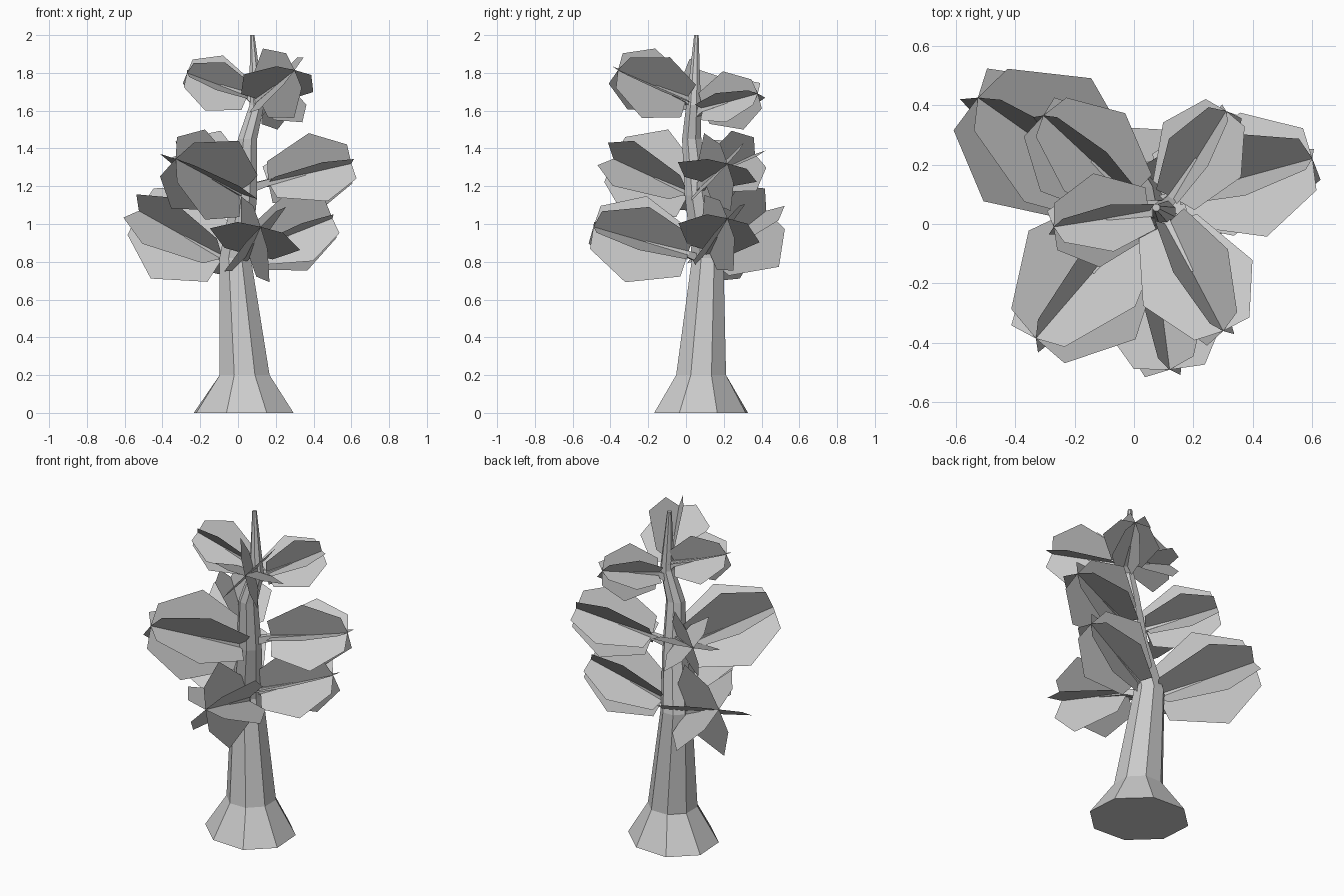
import bpy, math
from mathutils import Vector

if "Cube" in bpy.data.objects:
    bpy.data.objects.remove(bpy.data.objects["Cube"])

Z = Vector((0, 0, 1))


def make_object(name, verts, faces):
    mesh = bpy.data.meshes.new(name)
    mesh.from_pydata([tuple(v) for v in verts], [], faces)
    mesh.update()
    ob = bpy.data.objects.new(name, mesh)
    bpy.context.collection.objects.link(ob)
    return ob


def tube(rings, sides):
    """Loft a closed tube through rings given as lists of points."""
    verts = [p for ring in rings for p in ring]
    faces = [tuple(range(sides))[::-1]]
    for i in range(len(rings) - 1):
        for j in range(sides):
            k = (j + 1) % sides
            a = i * sides
            faces.append((a + j, a + k, a + sides + k, a + sides + j))
    last = (len(rings) - 1) * sides
    faces.append(tuple(range(last, last + sides)))
    return verts, faces


def circle(center, radius, sides, u, v):
    return [center + radius * (math.cos(a) * u + math.sin(a) * v)
            for a in [2 * math.pi * (i + 0.5) / sides for i in range(sides)]]


# Trunk: flared, gently bent eight-sided taper (x, y, z, radius)
path = [(0.03, 0.08, 0.0, 0.262), (0.035, 0.08, 0.2, 0.143),
        (-0.015, 0.115, 0.82, 0.09), (0.035, 0.06, 1.15, 0.072),
        (0.05, 0.03, 1.45, 0.055), (0.1, 0.04, 1.63, 0.042),
        (0.075, 0.055, 2.0, 0.013)]
X, Y = Vector((1, 0, 0)), Vector((0, 1, 0))
rings = [circle(Vector((x, y, z)), r, 8, X, Y) for x, y, z, r in path]
# The root flare is slightly stretched along one diagonal
stretch = Vector((1, -1, 0)).normalized()
center = Vector(path[0][:3])
rings[0] = [p + stretch * stretch.dot(p - center) * 0.13 for p in rings[0]]
rings[0] = [Vector((p.x, 0.08 + (p.y - 0.08) * 0.94, 0)) for p in rings[0]]
make_object("trunk", *tube(rings, 8))


def trunk_axis(z):
    for a, b in zip(path, path[1:]):
        if a[2] <= z <= b[2]:
            t = (z - a[2]) / (b[2] - a[2])
            return Vector(a[:3]).lerp(Vector(b[:3]), t)


# Half outline of a leaf blade: (distance along, half width), relative to length
outline = [(0.02, 0.25), (0.55, 0.47), (0.98, 0.235)]


def foliage(label, base, tip, roll=-16):
    base, tip = Vector(base), Vector(tip)
    axis = tip - base
    length = axis.length
    d = axis.normalized()
    side = d.cross(Z).normalized()
    up = side.cross(d)
    # Six half blades around the axis make three crossed planes
    verts, faces = [base, tip], []
    for i in range(6):
        a = math.radians(roll + 90 + 60 * i)
        w = math.cos(a) * side + math.sin(a) * up
        n = len(verts)
        verts += [base + (d * s + w * h) * length for s, h in outline]
        faces.append((0, n, n + 1, n + 2, 1))
    make_object(label + "_foliage", verts, faces)
    # Tapered branch from the trunk into the foliage
    root = trunk_axis(base.z - 0.04)
    end = base + axis * 0.45
    bd = (end - root).normalized()
    bs = bd.cross(Z).normalized()
    bu = bs.cross(bd)
    make_object(label + "_branch", *tube(
        [circle(root, 0.035, 4, bs, bu), circle(base, 0.024, 4, bs, bu),
         circle(end, 0.008, 4, bs, bu)], 4))


# Three tiers of three branches: base, tip
foliage("low_front", (0.055, 0.01, 0.84), (0.12, -0.49, 0.985))
foliage("low_right", (0.07, 0.12, 0.86), (0.50, 0.22, 1.03))
foliage("low_back_left", (-0.08, 0.11, 0.82), (-0.525, 0.425, 1.07))
foliage("middle_right", (0.16, 0.10, 1.22), (0.60, 0.22, 1.32))
foliage("middle_front_left", (0.015, 0.015, 1.16), (-0.33, -0.385, 1.345))
foliage("middle_back_left", (-0.01, 0.09, 1.24), (-0.305, 0.365, 1.37))
foliage("top_left", (0.05, 0.04, 1.68), (-0.27, -0.01, 1.80))
foliage("top_front_right", (0.11, 0.0, 1.66), (0.30, -0.36, 1.815))
foliage("top_back_right", (0.13, 0.09, 1.61), (0.31, 0.38, 1.69))
